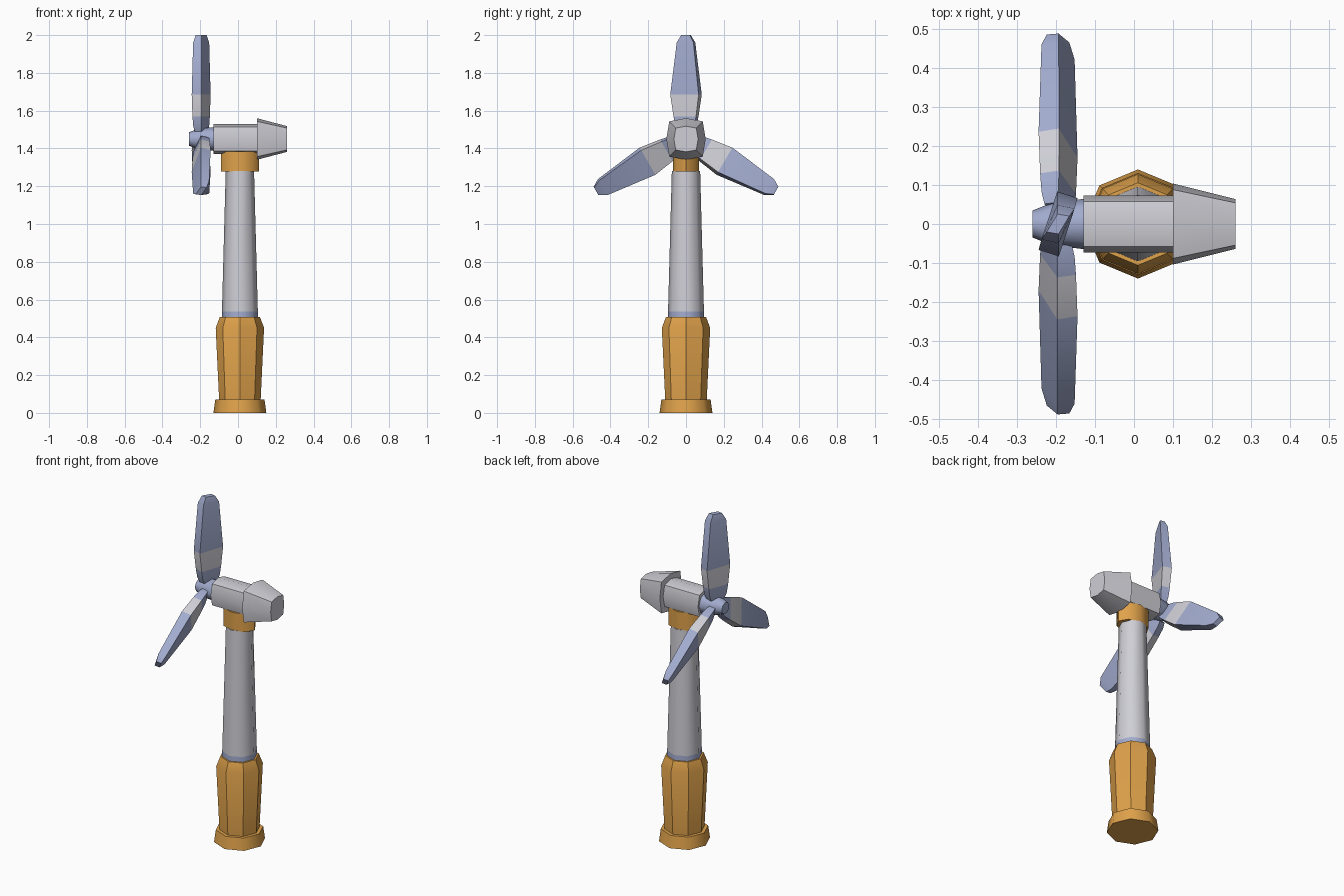
import bpy, bmesh, math
from mathutils import Matrix, Vector

if "Cube" in bpy.data.objects:
    bpy.data.objects.remove(bpy.data.objects["Cube"])


def material(name, rgb):
    m = bpy.data.materials.new(name)
    m.diffuse_color = (*rgb, 1)
    m.use_nodes = True
    m.node_tree.nodes["Principled BSDF"].inputs["Base Color"].default_value = m.diffuse_color
    return m


ORANGE = material("orange", (0.74, 0.36, 0.07))
GREY = material("light_grey", (0.62, 0.62, 0.67))
BLUE = material("slate_blue", (0.36, 0.41, 0.62))


def loft(name, rings, mats, angle=50, rule=None):
    """Skin a stack of equal-length rings, cap both ends; rule(ring_index) -> material index."""
    bm = bmesh.new()
    loops = [[bm.verts.new(p) for p in ring] for ring in rings]
    n = len(loops[0])
    for k in range(len(loops) - 1):
        a, b = loops[k], loops[k + 1]
        for i in range(n):
            j = (i + 1) % n
            f = bm.faces.new((a[i], a[j], b[j], b[i]))
            f.material_index = rule(k) if rule else 0
    bm.faces.new(loops[0])
    bm.faces.new(loops[-1])
    bmesh.ops.recalc_face_normals(bm, faces=bm.faces[:])
    me = bpy.data.meshes.new(name)
    bm.to_mesh(me)
    bm.free()
    for m in mats:
        me.materials.append(m)
    ob = bpy.data.objects.new(name, me)
    bpy.context.collection.objects.link(ob)
    bpy.ops.object.select_all(action='DESELECT')
    ob.select_set(True)
    bpy.context.view_layer.objects.active = ob
    bpy.ops.object.shade_smooth_by_angle(angle=math.radians(angle))
    return ob


def oct_z(r, z, sy=1.0):
    return [(0.01 + r * math.cos(i * math.pi / 4), sy * r * math.sin(i * math.pi / 4), z)
            for i in range(8)]


HUB_Z = 1.45


def oct_x(x, ry, rz, diag=0.707):
    """Eight-sided ring across x; a larger diag gives a boxier section."""
    d = diag
    pts = [(1, 0), (d, d), (0, 1), (-d, d), (-1, 0), (-d, -d), (0, -1), (d, -d)]
    return [(x, ry * a, HUB_Z + rz * b) for a, b in pts]


# Tower, from the foot upwards
loft("base_foot", [oct_z(0.14, 0), oct_z(0.13, 0.072)], [ORANGE])
loft("base_body", [oct_z(0.11, 0.07), oct_z(0.128, 0.45), oct_z(0.106, 0.508)], [ORANGE], 35)
loft("tower_shaft", [oct_z(0.096, 0.50), oct_z(0.095, 0.538), oct_z(0.075, 1.28)],
     [GREY, BLUE], rule=lambda k: 1 if k == 0 else 0)
loft("tower_cap", [oct_z(0.1, 1.278, 0.7), oct_z(0.1, 1.385, 0.7)], [ORANGE])

# Nacelle and its flared rear housing
loft("nacelle", [oct_x(-0.13, 0.073, 0.08, 0.8), oct_x(0.12, 0.073, 0.08, 0.8)], [GREY])
loft("rear_housing", [oct_x(0.10, 0.104, 0.11, 0.85), oct_x(0.26, 0.064, 0.068, 0.85)], [GREY])

# Rotor hub
loft("rotor_hub", [oct_x(-0.26, 0.035, 0.035), oct_x(-0.21, 0.055, 0.055),
                   oct_x(-0.125, 0.065, 0.063)], [BLUE])

# Three twisted blades: one four-sided section scaled along the radius
SECTION = [(-0.05, -0.068), (0.002, -0.085), (0.05, 0.068), (-0.002, 0.085)]
STATIONS = [(0.04, 0.7, 0.5), (0.07, 0.85, 0.66), (0.12, 0.92, 0.78),
            (0.235, 1.0, 0.98), (0.51, 0.85, 0.58), (0.55, 0.58, 0.3)]
for b in range(3):
    rot = Matrix.Rotation(b * math.tau / 3, 4, 'X')
    rings = [[Vector((-0.195, 0, HUB_Z)) + rot @ Vector((x * sx, y * sy, r))
              for x, y in SECTION] for r, sx, sy in STATIONS]
    loft(f"blade_{b + 1}", rings, [BLUE, GREY], 30, lambda k: 1 if k == 2 else 0)
